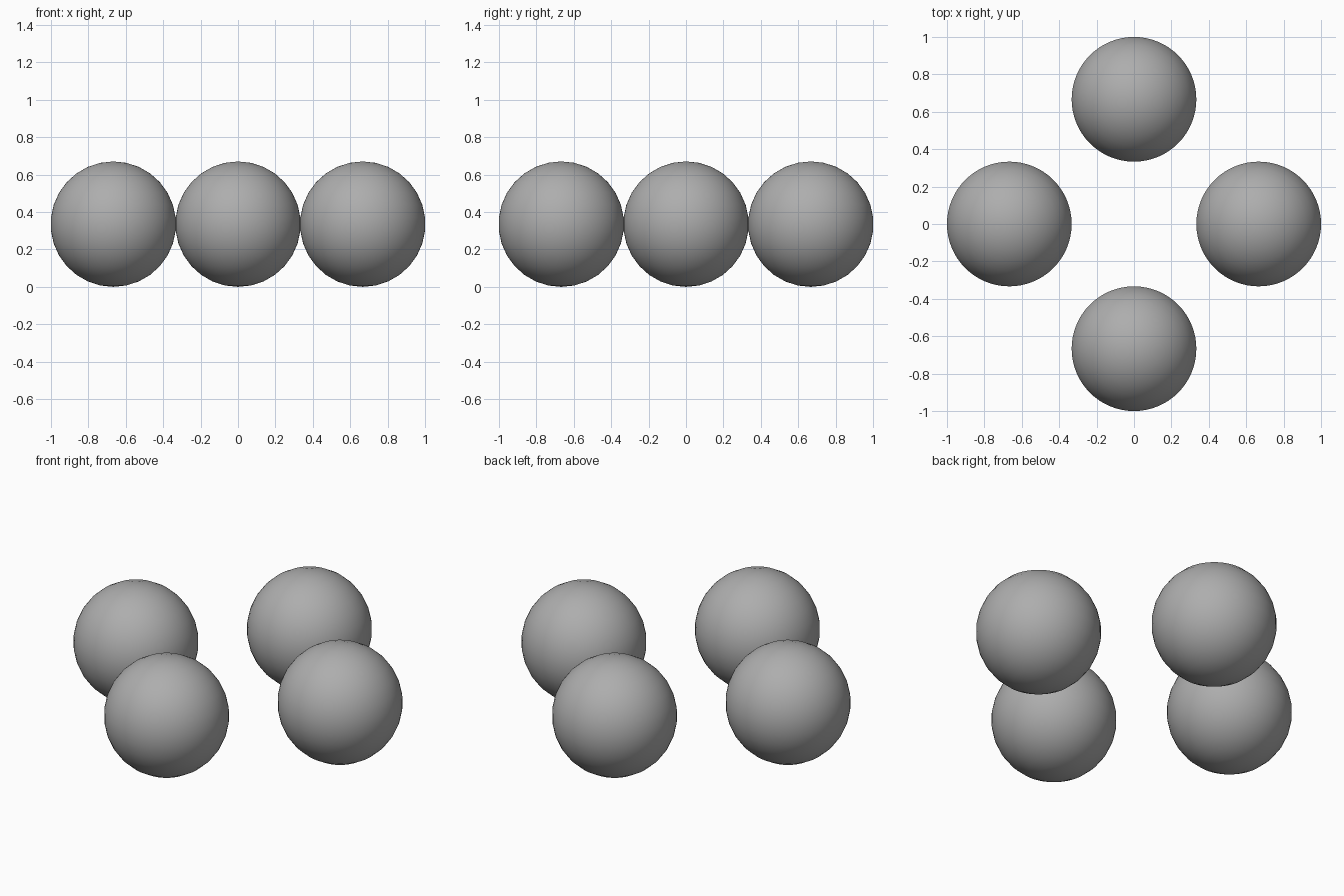
import bpy
from math import cos, sin, pi

if "Cube" in bpy.data.objects:
    bpy.data.objects.remove(bpy.data.objects["Cube"])

RINGS = 15                             # odd count: a flat band at the equator
BAND = 1 / 3                           # radius of the equator band
R = BAND / cos(pi / (2 * RINGS))       # ball radius
D = 1 - BAND                           # distance of each ball from the centre

grey = bpy.data.materials.new("dark_grey")
grey.diffuse_color = (0.42, 0.42, 0.42, 1)
grey.use_nodes = True
grey.node_tree.nodes["Principled BSDF"].inputs["Base Color"].default_value = grey.diffuse_color


# One smooth ball resting on the ground
def ball(name, x, y):
    bpy.ops.mesh.primitive_uv_sphere_add(segments=64, ring_count=RINGS,
                                         radius=R, location=(x, y, R))
    obj = bpy.context.object
    obj.name = name
    obj.data.materials.append(grey)
    bpy.ops.object.shade_smooth()


# Four balls in a ring
for i, side in enumerate(("right", "back", "left", "front")):
    a = i * pi / 2
    ball(side + "_ball", D * cos(a), D * sin(a))
